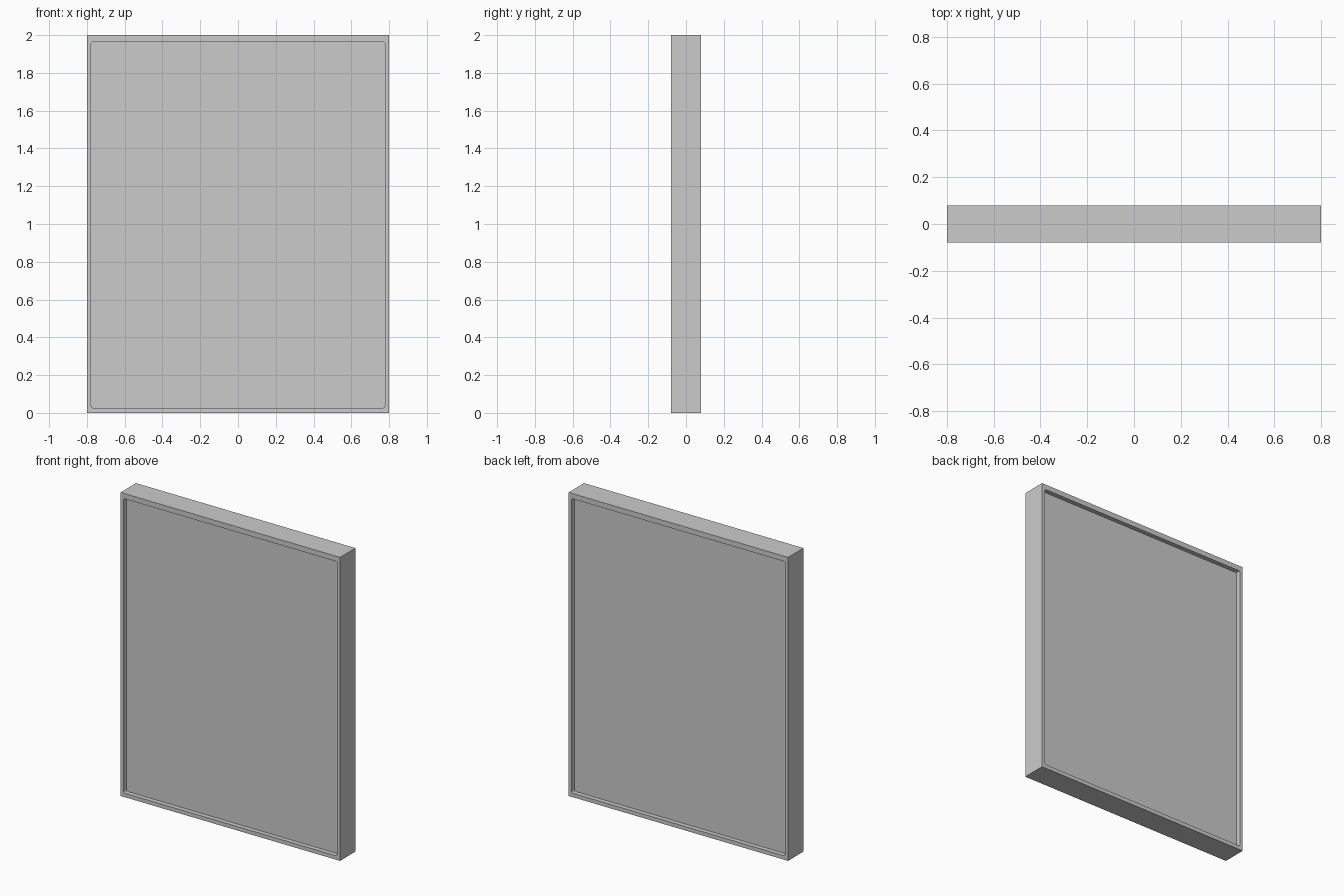
import bpy
from math import pi, sin, cos

if "Cube" in bpy.data.objects:
    bpy.data.objects.remove(bpy.data.objects["Cube"])


def rounded_rect(x, z0, z1, r=0.0, steps=4):
    """Outline of a rectangle, with rounded corners when r > 0."""
    if r == 0:
        return [(x, z0), (x, z1), (-x, z1), (-x, z0)]
    centres = [(x - r, z1 - r), (-x + r, z1 - r), (-x + r, z0 + r), (x - r, z0 + r)]
    return [(cx + r * cos((k + i / steps) * pi / 2), cz + r * sin((k + i / steps) * pi / 2))
            for k, (cx, cz) in enumerate(centres) for i in range(steps + 1)]


def slab(name, outlines, half_depth):
    """Filled outlines (a second one makes a hole) extruded along y."""
    curve = bpy.data.curves.new(name, 'CURVE')
    curve.dimensions = '2D'
    curve.fill_mode = 'BOTH'
    curve.extrude = half_depth
    for points in outlines:
        spline = curve.splines.new('POLY')
        spline.points.add(len(points) - 1)
        for p, (x, z) in zip(spline.points, points):
            p.co = (x, z, 0, 1)
        spline.use_cyclic_u = True
    obj = bpy.data.objects.new(name, curve)
    bpy.context.collection.objects.link(obj)
    obj.rotation_euler.x = pi / 2
    bpy.ops.object.select_all(action='DESELECT')
    obj.select_set(True)
    bpy.context.view_layer.objects.active = obj
    bpy.ops.object.convert(target='MESH')
    bpy.ops.object.transform_apply(location=False, rotation=True, scale=False)
    bpy.ops.object.shade_flat()


opening = rounded_rect(0.777, 0.026, 1.965, 0.01)

# Thin surrounding frame with a slightly rounded opening
slab("frame", [rounded_rect(0.8, 0.0, 2.0), opening], 0.08)

# Panel filling the opening, recessed on both faces
slab("panel", [opening], 0.05)
